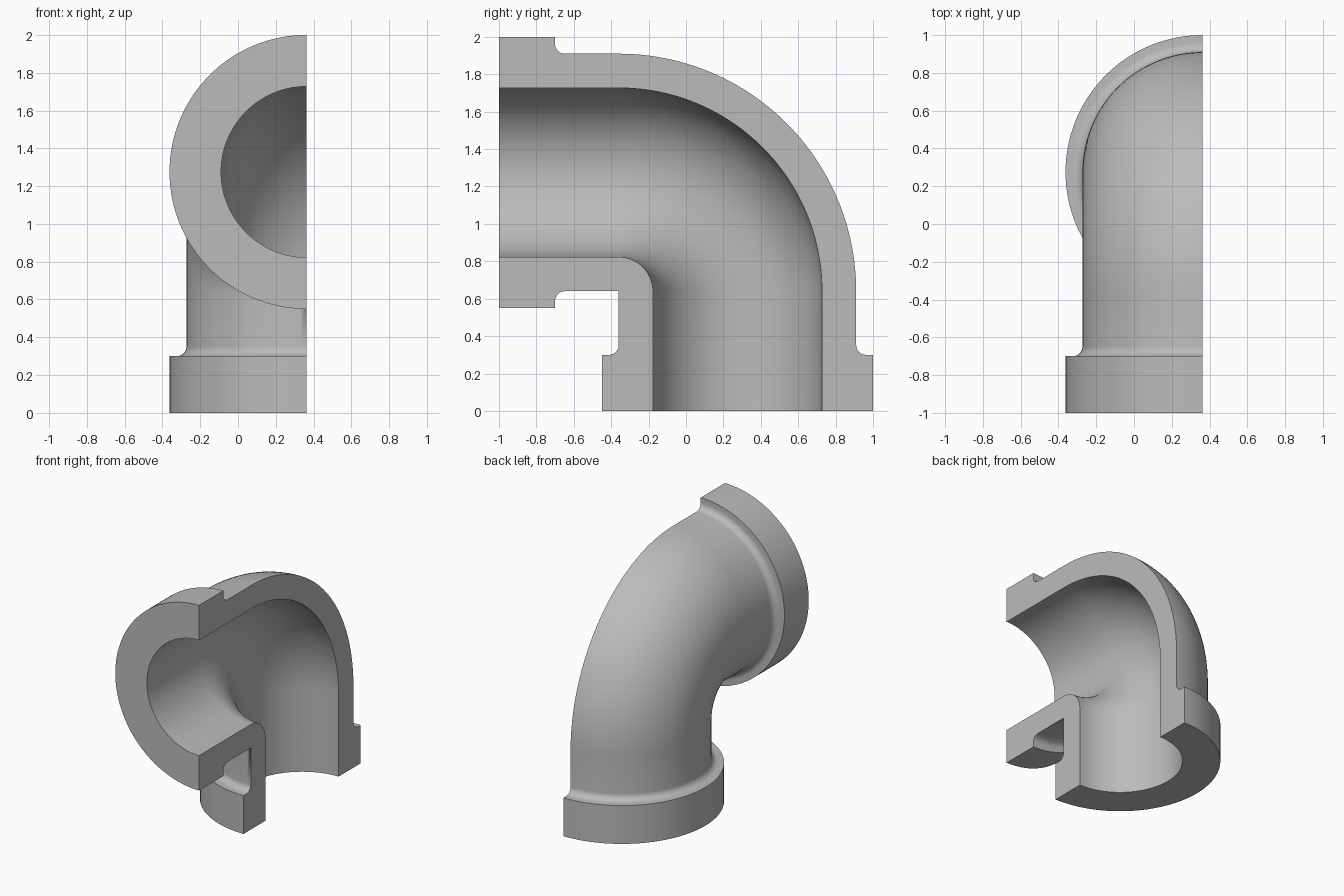
import bpy
import bmesh
from math import sin, cos, pi
from mathutils import Vector

if "Cube" in bpy.data.objects:
    bpy.data.objects.remove(bpy.data.objects["Cube"], do_unlink=True)

# Main dimensions
BODY_R, COLLAR_R, BORE_R = 0.635, 0.725, 0.452
BEND_R, LEG, COLLAR_LEN, FILLET = 0.635, 0.64, 0.30, 0.052
CUT_X = 0.3625
BEND_CENTRE = Vector((CUT_X, -0.36, LEG))
SIDES, BEND_STEPS, FILLET_STEPS = 64, 48, 8

grey = bpy.data.materials.new("cast_grey")
grey.use_nodes = True
colour = (0.5, 0.5, 0.5, 1)
grey.diffuse_color = colour
grey.node_tree.nodes["Principled BSDF"].inputs["Base Color"].default_value = colour


def half_ring(bm, angle, along, radius):
    """Half circle of vertices around the pipe's centre line."""
    outward = Vector((0, cos(angle), sin(angle)))
    tangent = Vector((0, -sin(angle), cos(angle)))
    centre = BEND_CENTRE + outward * BEND_R + tangent * along
    ring = []
    for i in range(SIDES + 1):
        t = pi * i / SIDES
        ring.append(bm.verts.new(centre + radius * (outward * cos(t) - Vector((sin(t), 0, 0)))))
    return ring


# Collar profile: distance in from the open end, radius
collar = [(0, COLLAR_R), (COLLAR_LEN, COLLAR_R)]
for i in range(FILLET_STEPS + 1):
    t = pi / 2 * i / FILLET_STEPS
    collar.append((COLLAR_LEN + FILLET * (1 - cos(t)), BODY_R + FILLET * (1 - sin(t))))

# Outer skin from the bottom collar to the front collar, then the bore back
bend = [pi / 2 * i / BEND_STEPS for i in range(BEND_STEPS + 1)]
stations = [(0, d - LEG, r) for d, r in collar]
stations += [(a, 0, BODY_R) for a in bend]
stations += [(pi / 2, LEG - d, r) for d, r in reversed(collar)]
stations += [(pi / 2, LEG, BORE_R)]
stations += [(a, 0, BORE_R) for a in reversed(bend)]
stations += [(0, -LEG, BORE_R)]

bm = bmesh.new()
rings = [half_ring(bm, *s) for s in stations]
for a, b in zip(rings, rings[1:] + rings[:1]):
    for i in range(SIDES):
        bm.faces.new((a[i], a[i + 1], b[i + 1], b[i]))

# Flat section faces on the cut plane
bm.faces.new([r[0] for r in reversed(rings)])
# The inside corner of the bend is a single point, so add it once
inner = [r[-1] for r in rings]
corner = [v for v in inner if (v.co - BEND_CENTRE).length < 1e-4]
bm.faces.new([v for v in inner if v not in corner[1:]])
bmesh.ops.remove_doubles(bm, verts=bm.verts, dist=1e-5)
bmesh.ops.recalc_face_normals(bm, faces=bm.faces)

mesh = bpy.data.meshes.new("elbow_pipe_section")
bm.to_mesh(mesh)
bm.free()
mesh.materials.append(grey)
elbow = bpy.data.objects.new("elbow_pipe_section", mesh)
bpy.context.collection.objects.link(elbow)

bpy.ops.object.select_all(action="DESELECT")
elbow.select_set(True)
bpy.context.view_layer.objects.active = elbow
bpy.ops.object.shade_smooth_by_angle(angle=pi / 6)
